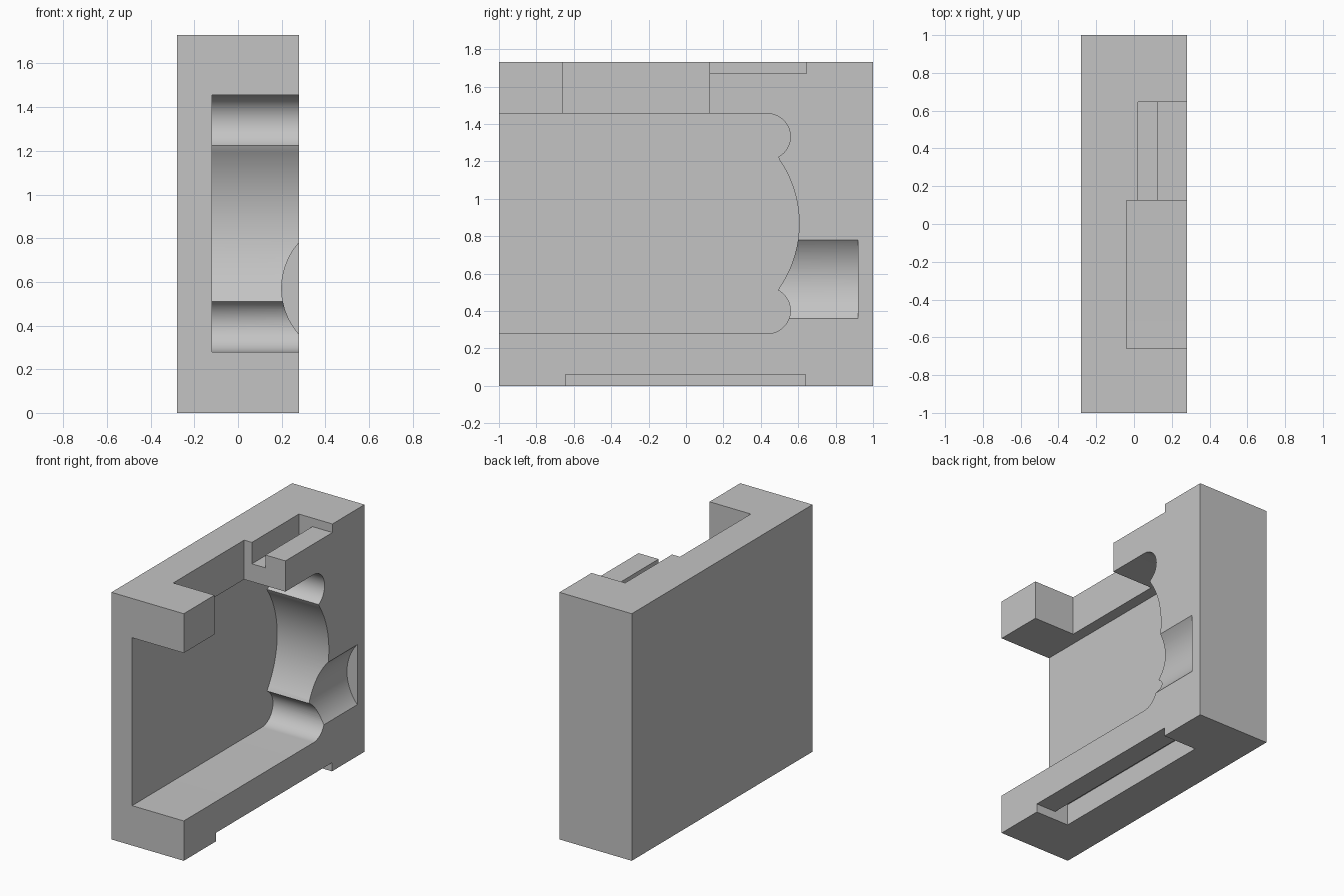
import bpy, bmesh
from math import sin, cos, radians

cube = bpy.data.objects.get("Cube")
if cube:
    bpy.data.objects.remove(cube, do_unlink=True)

grey = bpy.data.materials.new("plain grey")
grey.use_nodes = True
grey.diffuse_color = (0.55, 0.55, 0.55, 1)
grey.node_tree.nodes["Principled BSDF"].inputs["Base Color"].default_value = grey.diffuse_color


def prism(name, outline, axis, start, end):
    """Extrude a 2D outline along x (outline in y, z) or y (outline in x, z)."""
    place = (lambda a, b, t: (t, a, b)) if axis == "x" else (lambda a, b, t: (a, t, b))
    bm = bmesh.new()
    face = bm.faces.new([bm.verts.new(place(a, b, start)) for a, b in outline])
    new = bmesh.ops.extrude_face_region(bm, geom=[face])["geom"]
    moved = [v for v in new if isinstance(v, bmesh.types.BMVert)]
    bmesh.ops.translate(bm, verts=moved, vec=place(0, 0, end - start))
    bmesh.ops.recalc_face_normals(bm, faces=bm.faces)
    mesh = bpy.data.meshes.new(name)
    bm.to_mesh(mesh)
    bm.free()
    mesh.materials.append(grey)
    obj = bpy.data.objects.new(name, mesh)
    bpy.context.collection.objects.link(obj)
    return obj


def box(name, x, y, z):
    outline = [(x[0], z[0]), (x[1], z[0]), (x[1], z[1]), (x[0], z[1])]
    return prism(name, outline, "y", *y)


def arc(ca, cb, r, a0, a1, steps):
    angles = [radians(a0 + (a1 - a0) * i / steps) for i in range(steps + 1)]
    return [(ca + r * cos(t), cb + r * sin(t)) for t in angles]


SIDE, HEIGHT, OUT = 0.28, 1.73, 0.5
MID = 0.867
housing = box("housing_block", (-SIDE, SIDE), (-1, 1), (0, HEIGHT))

# Main cavity: two small lobes joined by a wide arc, open to the front
upper = arc(0.435, MID + 0.465, 0.123, 90, -62, 24)
wide = arc(0, MID, 0.605, 36, -36, 40)[1:-1]
lower = [(y, 2 * MID - z) for y, z in reversed(upper)]
outline = [(-1.2, upper[0][1])] + upper + wide + lower + [(-1.2, lower[-1][1])]

cutters = [
    prism("cavity_cutter", outline, "x", -0.12, OUT),
    # Shallow round pocket running back from the cavity
    prism("pocket_cutter", arc(0.516, 0.57, 0.316, 0, 357.5, 143), "y", 0.3, 0.92),
    # Open notch in the upper wall
    box("notch_cutter", (-0.04, OUT), (-0.66, 0.125), (1.3, 2)),
    # Stepped rails on top and bottom, each with a deeper groove
    box("top_rail_cutter", (0.02, OUT), (0.05, 0.645), (1.67, 2.1)),
    box("top_groove_cutter", (0.02, 0.125), (0.08, 0.645), (1.58, 2.2)),
    box("bottom_rail_cutter", (0.02, OUT), (-0.645, 0.64), (-0.2, 0.06)),
    box("bottom_groove_cutter", (0.02, 0.125), (-0.645, 0.64), (-0.3, 0.15)),
]

bpy.ops.object.select_all(action="DESELECT")
housing.select_set(True)
bpy.context.view_layer.objects.active = housing
for cutter in cutters:
    mod = housing.modifiers.new(cutter.name, "BOOLEAN")
    mod.operation = "DIFFERENCE"
    mod.solver = "EXACT"
    mod.object = cutter
    bpy.ops.object.modifier_apply(modifier=mod.name)
    bpy.data.objects.remove(cutter, do_unlink=True)

bpy.ops.object.shade_smooth_by_angle(angle=radians(25))
